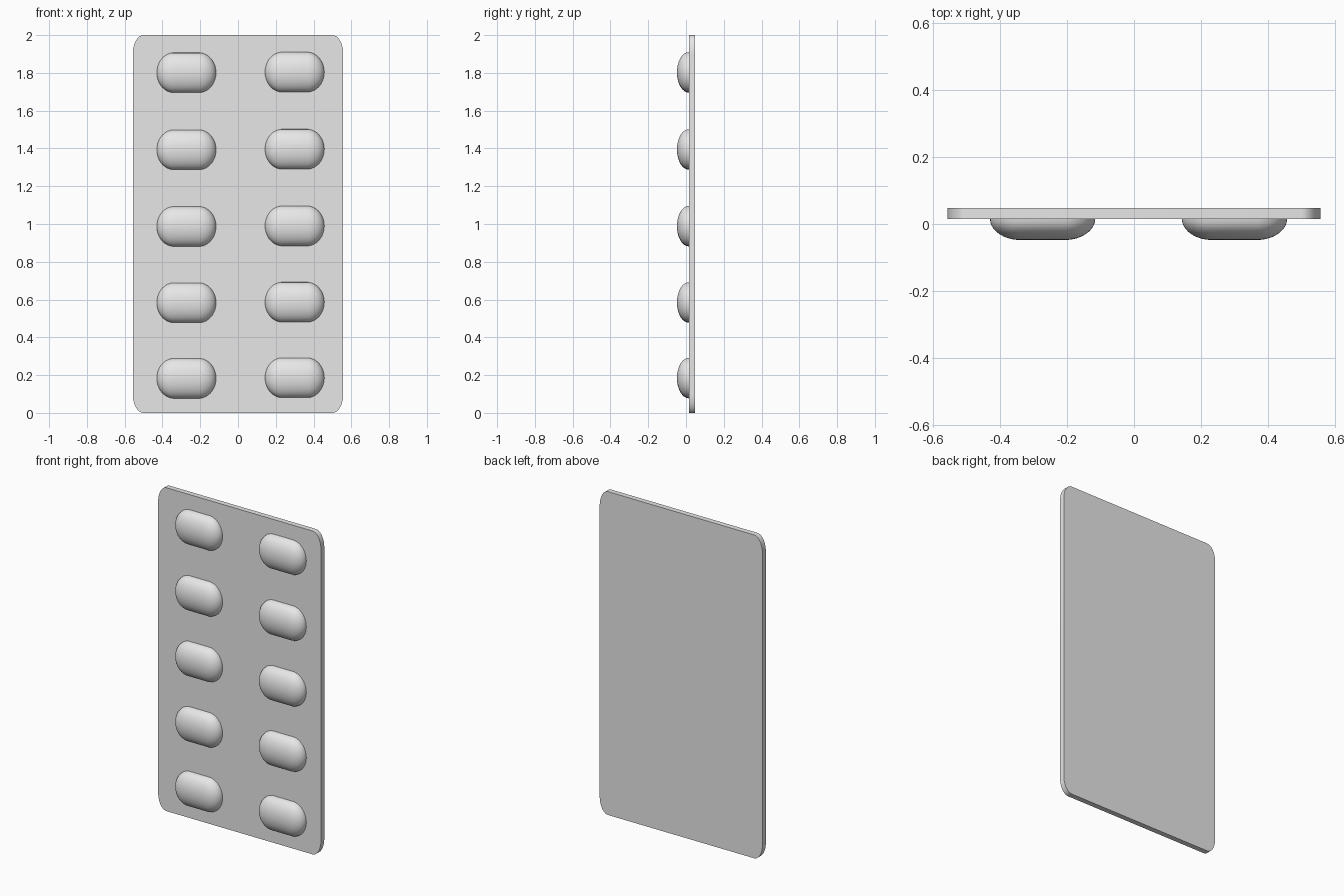
import bpy, bmesh
from math import pi, sin, cos
from mathutils import Matrix

cube = bpy.data.objects.get("Cube")
if cube:
    bpy.data.objects.remove(cube, do_unlink=True)

grey = bpy.data.materials.new("light_grey")
grey.use_nodes = True
COLOUR = (0.8, 0.8, 0.8, 1)
grey.diffuse_color = COLOUR
grey.node_tree.nodes["Principled BSDF"].inputs["Base Color"].default_value = COLOUR

CARD_FRONT, CARD_BACK = 0.015, 0.048


def add_object(name, bm, location=(0, 0, 0)):
    bmesh.ops.recalc_face_normals(bm, faces=bm.faces)
    mesh = bpy.data.meshes.new(name)
    bm.to_mesh(mesh)
    bm.free()
    mesh.materials.append(grey)
    obj = bpy.data.objects.new(name, mesh)
    obj.location = location
    bpy.context.collection.objects.link(obj)
    bpy.ops.object.select_all(action='DESELECT')
    obj.select_set(True)
    bpy.context.view_layer.objects.active = obj
    bpy.ops.object.shade_smooth_by_angle(angle=pi / 6)
    return obj


# Backing card: rounded rectangle with elliptical corners, extruded in y
def backing_card(half_w=0.557, half_h=1.0, rx=0.057, rz=0.1, steps=10):
    bm = bmesh.new()
    outline = []
    for quarter, (sx, sz) in enumerate([(1, 1), (-1, 1), (-1, -1), (1, -1)]):
        for i in range(steps + 1):
            a = (quarter + i / steps) * pi / 2
            x = sx * (half_w - rx) + rx * cos(a)
            z = sz * (half_h - rz) + rz * sin(a)
            outline.append(bm.verts.new((x, CARD_FRONT, z + half_h)))
    face = bm.faces.new(outline)
    extruded = bmesh.ops.extrude_face_region(bm, geom=[face], use_keep_orig=True)
    moved = [v for v in extruded["geom"] if isinstance(v, bmesh.types.BMVert)]
    bmesh.ops.translate(bm, verts=moved, vec=(0, CARD_BACK - CARD_FRONT, 0))
    add_object("backing_card", bm)


# Blister: front half of a flattened capsule lying along x
def blister(name, x, z, cap=0.092, straight=0.065, depth=0.063, half_h=0.106):
    bm = bmesh.new()
    bmesh.ops.create_uvsphere(bm, u_segments=32, v_segments=19, radius=1,
                              matrix=Matrix.Rotation(pi / 2, 4, 'Y'))
    back = [v for v in bm.verts if v.co.y > 0.001]
    bmesh.ops.delete(bm, geom=back, context='VERTS')
    for v in bm.verts:
        side = 1 if v.co.x > 0 else -1
        v.co.x = v.co.x * cap + side * straight
        v.co.y *= depth
        v.co.z *= half_h
    add_object(name, bm, (x, CARD_FRONT, z))


backing_card()
for row, z in enumerate([0.183, 0.583, 0.987, 1.393, 1.801], start=1):
    blister(f"right_blister_{row}", -0.273, z)
    blister(f"left_blister_{row}", 0.3, z + 0.003)
